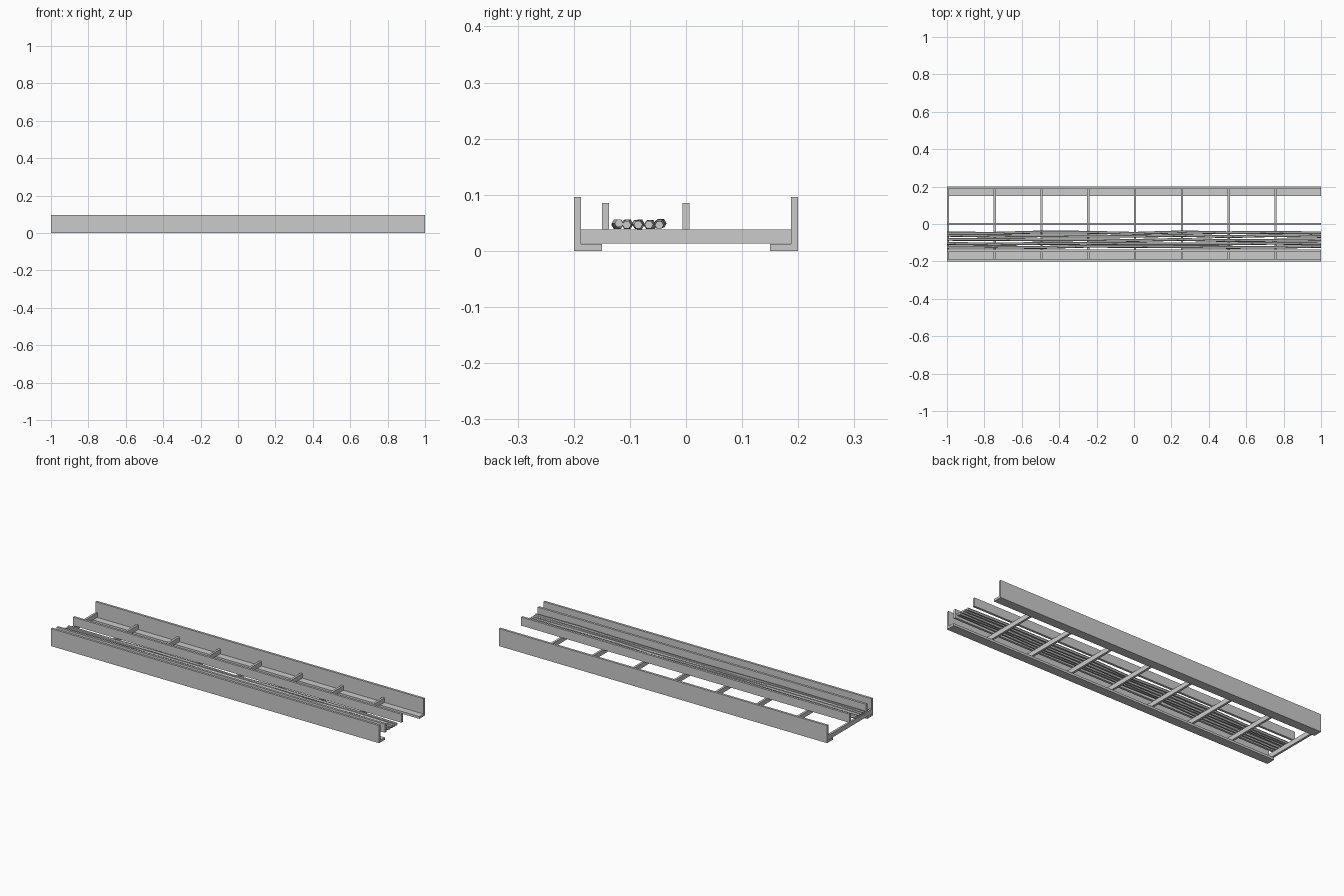
import bpy
import random

if "Cube" in bpy.data.objects:
    bpy.data.objects.remove(bpy.data.objects["Cube"])

random.seed(4)


def extrude_x(name, profile, x0, x1):
    """Solid with a (y, z) cross-section, running along x."""
    n = len(profile)
    verts = [(x, y, z) for x in (x0, x1) for y, z in profile]
    faces = [tuple(range(n))[::-1], tuple(range(n, 2 * n))]
    faces += [(i, (i + 1) % n, n + (i + 1) % n, n + i) for i in range(n)]
    if name == "side_rail_back":
        faces = [f[::-1] for f in faces]
    mesh = bpy.data.meshes.new(name)
    mesh.from_pydata(verts, [], faces)
    obj = bpy.data.objects.new(name, mesh)
    bpy.context.collection.objects.link(obj)
    return obj


def rect(y0, y1, z0, z1):
    return [(y0, z0), (y1, z0), (y1, z1), (y0, z1)]


# L-shaped side rails with inward bottom flanges
rail = [(-0.2, 0), (-0.15, 0), (-0.15, 0.0125), (-0.1875, 0.0125),
        (-0.1875, 0.0965), (-0.2, 0.0965)]
extrude_x("side_rail_front", rail, -1, 1)
extrude_x("side_rail_back", [(-y, z) for y, z in rail], -1, 1)

# Cross rungs resting on the flanges
for i in range(8):
    x = -0.994 + 0.25 * i
    extrude_x(f"rung_{i + 1}", rect(-0.1875, 0.1875, 0.0135, 0.0385),
              x - 0.006, x + 0.006)

# Divider strips standing on the rungs
for name, y in (("outer_divider", -0.1437), ("centre_divider", 0)):
    extrude_x(name, rect(y - 0.00625, y + 0.00625, 0.0385, 0.0855), -1, 1)

# Slightly wandering six-sided cables
for i, y in enumerate((-0.122, -0.106, -0.085, -0.064, -0.046)):
    curve = bpy.data.curves.new(f"cable_{i + 1}", "CURVE")
    curve.dimensions = "3D"
    curve.bevel_depth = 0.0078
    curve.bevel_resolution = 1
    curve.use_fill_caps = True
    spline = curve.splines.new("POLY")
    count = 9
    spline.points.add(count - 1)
    for k, point in enumerate(spline.points):
        point.co = (-1 + 2 * k / (count - 1),
                    y + random.uniform(-0.004, 0.004),
                    0.047 + random.uniform(-0.002, 0.003), 1)
    obj = bpy.data.objects.new(f"cable_{i + 1}", curve)
    bpy.context.collection.objects.link(obj)
    spline.use_smooth = False
